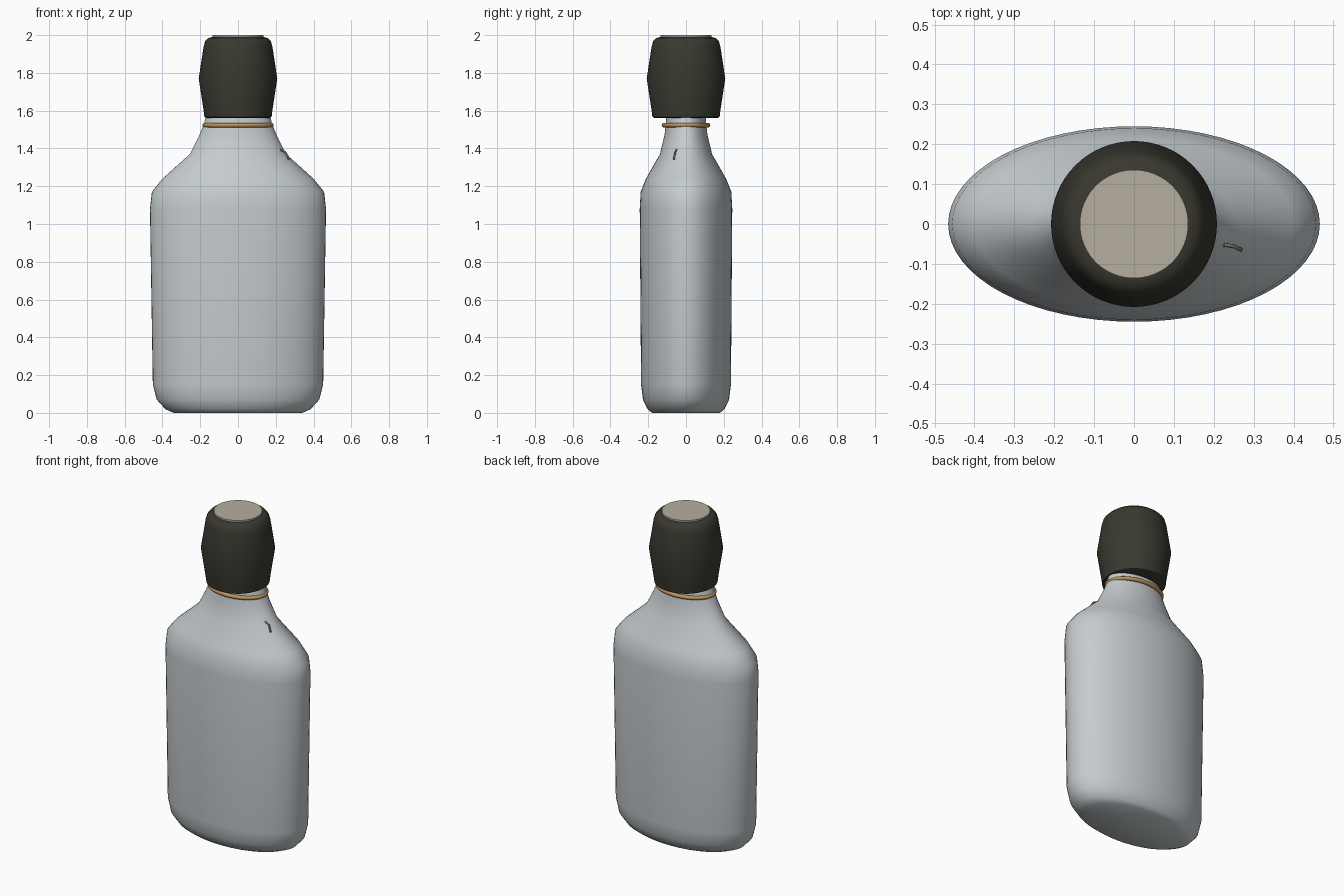
import bpy, bmesh
from math import sin, cos, tau, radians

cube = bpy.data.objects.get("Cube")
if cube:
    bpy.data.objects.remove(cube)


def material(name, rgb):
    m = bpy.data.materials.new(name)
    m.use_nodes = True
    m.diffuse_color = (*rgb, 1)
    node = next(n for n in m.node_tree.nodes if n.type == "BSDF_PRINCIPLED")
    node.inputs["Base Color"].default_value = (*rgb, 1)
    return m


glass = material("pale_grey_glass", (0.56, 0.60, 0.62))
black = material("warm_black", (0.041, 0.040, 0.029))
brass = material("brass", (0.50, 0.29, 0.10))
beige = material("beige", (0.47, 0.43, 0.35))
grey = material("chip_grey", (0.22, 0.23, 0.23))


def loft(name, rings, mat, segments=64, closed=False, cap_top=True, angle=35):
    """Stack elliptical rings of (half width, half depth, height)."""
    bm = bmesh.new()
    loops = [[bm.verts.new((rx * cos(tau * i / segments), ry * sin(tau * i / segments), z))
              for i in range(segments)] for rx, ry, z in rings]
    pairs = list(zip(loops, loops[1:]))
    if closed:
        pairs.append((loops[-1], loops[0]))
    for a, b in pairs:
        for i in range(segments):
            j = (i + 1) % segments
            bm.faces.new((a[i], a[j], b[j], b[i]))
    if not closed:
        bm.faces.new(loops[0][::-1])
        if cap_top:
            bm.faces.new(loops[-1])
    bmesh.ops.recalc_face_normals(bm, faces=bm.faces)
    mesh = bpy.data.meshes.new(name)
    bm.to_mesh(mesh)
    bm.free()
    mesh.materials.append(mat)
    obj = bpy.data.objects.new(name, mesh)
    bpy.context.collection.objects.link(obj)
    bpy.ops.object.select_all(action="DESELECT")
    obj.select_set(True)
    bpy.context.view_layer.objects.active = obj
    bpy.ops.object.shade_smooth_by_angle(angle=radians(angle))
    return obj


# Oval flask: base, body, sloping shoulders and neck
loft("flask_body", [
    (0.34, 0.18, 0), (0.385, 0.203, 0.02), (0.43, 0.228, 0.07),
    (0.451, 0.238, 0.15), (0.466, 0.245, 1.08), (0.456, 0.24, 1.17),
    (0.40, 0.212, 1.24), (0.255, 0.138, 1.37), (0.205, 0.114, 1.47),
    (0.18, 0.107, 1.53), (0.172, 0.104, 1.565), (0.165, 0.10, 1.60)], glass, angle=60)

# Round stopper with a widest band at mid height
stopper = [(0.168, 1.562), (0.178, 1.567), (0.182, 1.60), (0.208, 1.77),
           (0.182, 1.94), (0.174, 1.967), (0.158, 1.984), (0.135, 1.99)]
loft("stopper", [(r, r, z) for r, z in stopper], black, angle=50)

# Inlaid disc on top
loft("stopper_disc", [(0.136, 0.136, 1.982), (0.136, 0.136, 2.0)], beige)

# Oval collar ring, swept with a round section
loft("collar_ring", [(0.177 + 0.012 * cos(tau * k / 10), 0.117 + 0.012 * cos(tau * k / 10),
                      1.523 + 0.012 * sin(tau * k / 10)) for k in range(10)],
     brass, closed=True, angle=60)

# Small curved sliver on the left shoulder
curve = bpy.data.curves.new("shoulder_sliver", "CURVE")
curve.dimensions = "3D"
curve.bevel_depth = 0.005
curve.bevel_resolution = 2
curve.use_fill_caps = True
path = [(0.225, -0.052, 1.393), (0.25, -0.056, 1.382), (0.263, -0.062, 1.36), (0.268, -0.064, 1.342)]
spline = curve.splines.new("POLY")
spline.points.add(len(path) - 1)
for point, co in zip(spline.points, path):
    point.co = (*co, 1)
curve.materials.append(grey)
bpy.context.collection.objects.link(bpy.data.objects.new("shoulder_sliver", curve))
